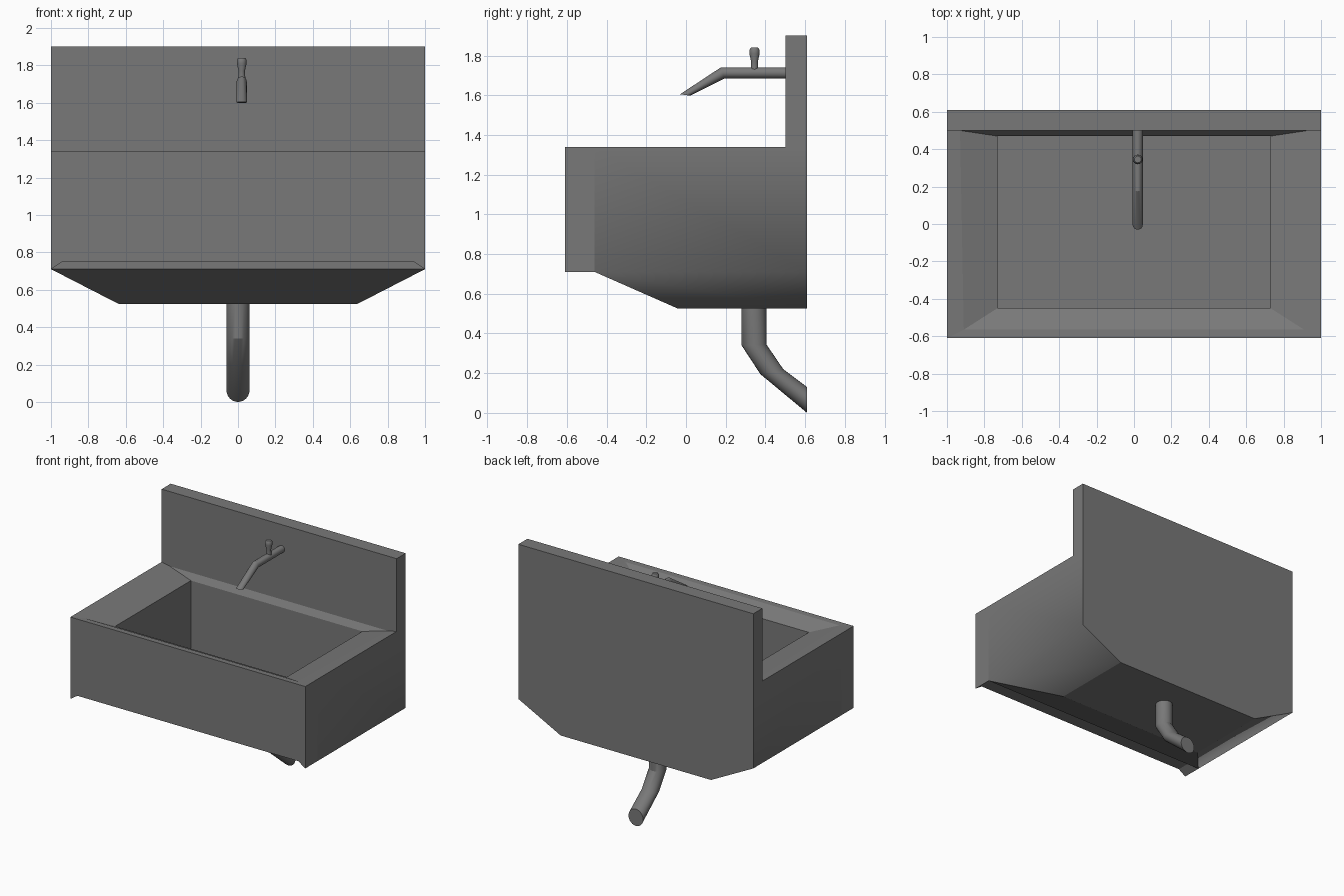
import bpy, bmesh, math

if "Cube" in bpy.data.objects:
    bpy.data.objects.remove(bpy.data.objects["Cube"])

grey = bpy.data.materials.new("grey_enamel")
grey.diffuse_color = (0.19, 0.19, 0.19, 1)
grey.use_nodes = True
grey.node_tree.nodes["Principled BSDF"].inputs["Base Color"].default_value = grey.diffuse_color


def finish(bm, name):
    bmesh.ops.recalc_face_normals(bm, faces=bm.faces)
    mesh = bpy.data.meshes.new(name)
    bm.to_mesh(mesh)
    bm.free()
    mesh.materials.append(grey)
    ob = bpy.data.objects.new(name, mesh)
    bpy.context.collection.objects.link(ob)
    return ob


def smooth(ob, angle):
    bpy.ops.object.select_all(action='DESELECT')
    ob.select_set(True)
    bpy.context.view_layer.objects.active = ob
    bpy.ops.object.shade_smooth_by_angle(angle=math.radians(angle))


# Sink body: right-hand points, mirrored in x
P = {
    'A': (1, -.61, .71), 'B': (1, -.46, .71), 'C': (.64, -.04, .525),
    'D': (.64, .61, .525), 'E': (1, .61, .71), 'T': (1, .61, 1.34),
    'F': (1, .61, 1.90), 'G': (1, .5, 1.90), 'H': (1, .5, 1.34),
    'Q': (1, -.46, 1.34), 'I': (1, -.61, 1.34),
    'J': (.94, -.61, .75), 'K': (.94, -.46, .75),       # apron recess
    'm': (.91, -.565, 1.338), 'M': (.93, .5, 1.325),    # rim crease
    'n': (.73, -.45, 1.28), 'N': (.73, .47, 1.28),      # basin edge
    'p': (.73, -.45, .75), 'R': (.73, .47, .75),        # basin floor
}
bm = bmesh.new()
V = {s: {k: bm.verts.new((s * x, y, z)) for k, (x, y, z) in P.items()} for s in (1, -1)}
# faces repeated on each side; the first two share a soft edge
for i, keys in enumerate(("BETHQ", "BCDE", "ABQI", "TFGH", "ABKJ", "IQHMm", "mMNn", "nNRp")):
    for s in (1, -1):
        f = bm.faces.new([V[s][k] for k in keys])
        f.smooth = i < 2
# faces that span from side to side
for keys in ("CD", "BC", "DETF", "FG", "GHM", "IAJ", "JK", "KB",
             "Im", "mn", "MN", "np", "NR", "pR"):
    bm.faces.new([V[1][k] for k in keys] + [V[-1][k] for k in reversed(keys)])
finish(bm, "sink_body")


def tube(name, x, r, stations, sides=24):
    """Sweep a round section; each station is two opposite (y, z) rim points."""
    bm = bmesh.new()
    rings = []
    for (y0, z0), (y1, z1) in stations:
        ring = []
        for i in range(sides):
            a = 2 * math.pi * i / sides
            t = (1 + math.cos(a)) / 2
            ring.append(bm.verts.new((x + r * math.sin(a), y0 + (y1 - y0) * t, z0 + (z1 - z0) * t)))
        rings.append(ring)
    for a, b in zip(rings, rings[1:]):
        for i in range(sides):
            j = (i + 1) % sides
            bm.faces.new((a[i], a[j], b[j], b[i]))
    bm.faces.new(rings[0])
    bm.faces.new(rings[-1])
    smooth(finish(bm, name), 30)


# Tap spout coming out of the splashback
tube("tap_spout", .02, .027, [((.51, 1.685), (.51, 1.74)),
                              ((.195, 1.685), (.175, 1.74)),
                              ((.02, 1.598), (-.03, 1.605))])
# Tap handle, a turned knob on the spout
tube("tap_handle", .02, .02, [((.328, 1.72), (.362, 1.72)), ((.328, 1.74), (.362, 1.74))])
bm = bmesh.new()
rings = []
for z, r in ((1.735, .019), (1.77, .017), (1.81, .026), (1.83, .025), (1.84, .018)):
    rings.append([bm.verts.new((.02 + r * math.cos(i * math.pi / 8),
                                .345 + r * math.sin(i * math.pi / 8), z)) for i in range(16)])
for a, b in zip(rings, rings[1:]):
    for i in range(16):
        j = (i + 1) % 16
        bm.faces.new((a[i], a[j], b[j], b[i]))
bm.faces.new(rings[0])
bm.faces.new(rings[-1])
smooth(finish(bm, "tap_knob"), 40)

# Waste pipe bending back to the wall
tube("waste_pipe", 0, .062, [((.28, .54), (.405, .54)),
                             ((.28, .34), (.405, .345)),
                             ((.375, .195), (.49, .22)),
                             ((.61, 0), (.61, .13))])
